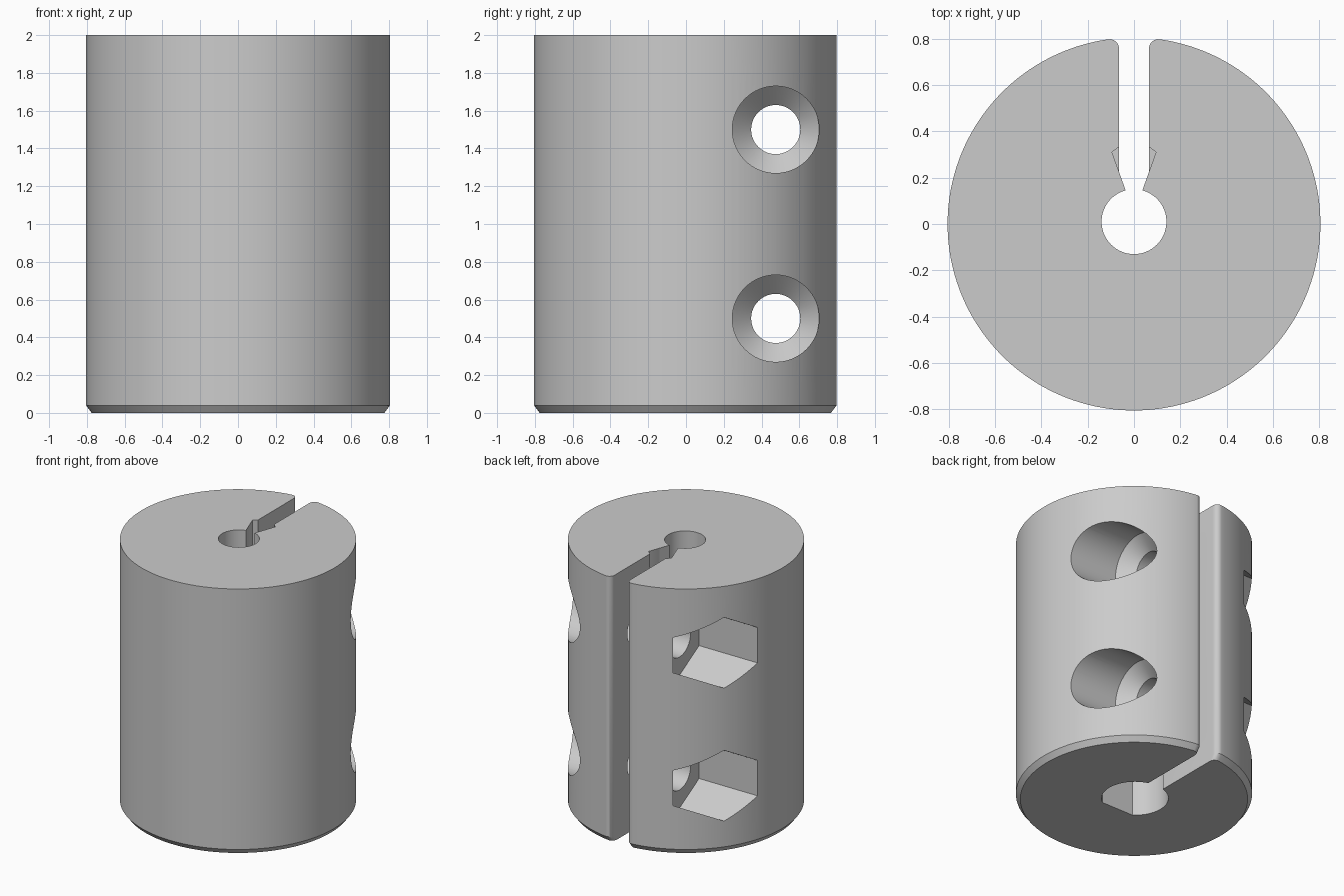
import bpy, bmesh, math

if "Cube" in bpy.data.objects:
    bpy.data.objects.remove(bpy.data.objects["Cube"], do_unlink=True)

RADIUS, HEIGHT, MID = 0.805, 2.0, 1.0
CHAMFER_IN, CHAMFER_UP = 0.03, 0.04
SLOT, SLOT_END, FILLET = 0.065, 0.222, 0.04
BORE_Y, BOLT_Y = 0.01, 0.475

metal = bpy.data.materials.new("plain grey metal")
metal.use_nodes = True
GREY = (0.6, 0.6, 0.6, 1)
metal.diffuse_color = GREY
metal.node_tree.nodes["Principled BSDF"].inputs["Base Color"].default_value = GREY


def loft(name, loops):
    """Closed solid through a stack of matching point loops."""
    bm = bmesh.new()
    rings = [[bm.verts.new(p) for p in loop] for loop in loops]
    n = len(rings[0])
    for low, high in zip(rings, rings[1:]):
        for i in range(n):
            j = (i + 1) % n
            bm.faces.new((low[i], low[j], high[j], high[i]))
    bm.faces.new(rings[0][::-1])
    bm.faces.new(rings[-1])
    bmesh.ops.recalc_face_normals(bm, faces=bm.faces)
    mesh = bpy.data.meshes.new(name)
    bm.to_mesh(mesh)
    bm.free()
    mesh.materials.append(metal)
    obj = bpy.data.objects.new(name, mesh)
    bpy.context.collection.objects.link(obj)
    return obj


def ring(radius, sides, cx=0, cy=0, start=0):
    steps = [start + math.tau * i / sides for i in range(sides)]
    return [(cx + radius * math.cos(a), cy + radius * math.sin(a)) for a in steps]


def upright(name, outline, low, high):
    return loft(name, [[(x, y, z) for x, y in outline] for z in (low, high)])


# Slotted round outline with rounded lips at the slot mouth
def body_outline(radius):
    cx = SLOT + FILLET
    cy = math.sqrt((radius - FILLET) ** 2 - cx ** 2)
    lip = math.atan2(cy, cx)
    half = [(SLOT, SLOT_END)]
    for i in range(9):
        a = math.pi + (lip - math.pi) * i / 8
        half.append((cx + FILLET * math.cos(a), cy + FILLET * math.sin(a)))
    arc = 72
    for i in range(1, arc):
        a = lip - (lip + math.pi / 2) * i / arc
        half.append((radius * math.cos(a), radius * math.sin(a)))
    return half + [(0, -radius)] + [(-x, y) for x, y in reversed(half)]


# Clamping body with a chamfered foot
body = loft("coupling_body", [
    [(x, y, z) for x, y in body_outline(r)]
    for z, r in ((0, RADIUS - CHAMFER_IN), (CHAMFER_UP, RADIUS), (HEIGHT, RADIUS))])

# Lower bore with a flat, upper plain bore, and the flared inner end of the slot
flat_y = -0.175
lower = [(x, max(y, flat_y)) for x, y in ring(0.228, 72, 0, BORE_Y)]
flat_x = math.sqrt(0.228 ** 2 - (flat_y - BORE_Y) ** 2)
lower = [p for p in lower if p[1] > flat_y]
lower += [(-flat_x, flat_y), (flat_x, flat_y)]
lower.sort(key=lambda p: math.atan2(p[1] - BORE_Y, p[0]))
flare = [(0.02, 0.1), (0.095, 0.31), (SLOT - 0.003, 0.335)]
flare += [(-x, y) for x, y in reversed(flare)]
cutters = [
    upright("lower_bore_cutter", lower, -0.1, MID),
    upright("upper_bore_cutter", ring(0.14, 64, 0, BORE_Y), MID - 0.1, HEIGHT + 0.1),
    upright("flare_cutter", flare, MID - 0.01, HEIGHT + 0.1),
]

# Two clamp bolt holes: countersunk on one side, hexagonal nut pocket on the other
for z in (0.5, 1.5):
    steps = ((-0.5, 0.13), (0.27, 0.13), (0.37, 0.23), (1, 0.23))
    cutters.append(loft("bolt_hole_cutter", [
        [(x, p, q) for p, q in ring(r, 64, BOLT_Y, z)] for x, r in steps]))
    hexagon = ring(0.266, 6, BOLT_Y, z, math.pi / 2)
    cutters.append(loft("nut_pocket_cutter", [
        [(x, p, q) for p, q in hexagon] for x in (-1, -0.28)]))

bpy.ops.object.select_all(action="DESELECT")
body.select_set(True)
bpy.context.view_layer.objects.active = body
for cutter in cutters:
    cutter.hide_render = True
    cut = body.modifiers.new(cutter.name, "BOOLEAN")
    cut.operation = "DIFFERENCE"
    cut.solver = "EXACT"
    cut.object = cutter
    bpy.ops.object.modifier_apply(modifier=cut.name)
    bpy.data.objects.remove(cutter, do_unlink=True)

bpy.ops.object.shade_smooth_by_angle(angle=math.radians(30))
